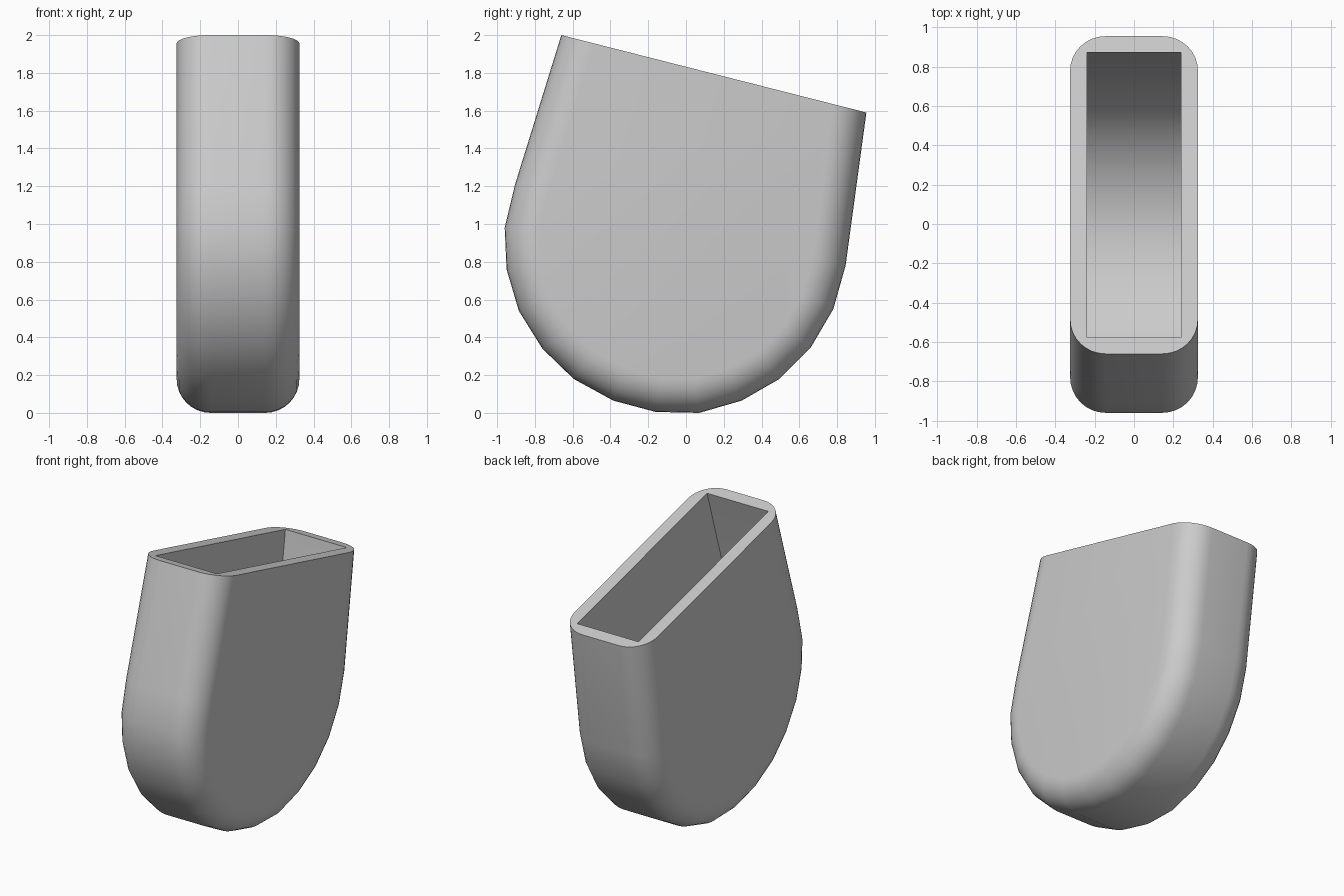
import bpy, bmesh, math
from mathutils import Vector

cube = bpy.data.objects.get("Cube")
if cube:
    bpy.data.objects.remove(cube, do_unlink=True)

HALF_WIDTH = 0.325
ROUND = 0.18
WALL = 0.085
STEPS = 8

# Side outline (y, z), from the front lip round the bottom to the back lip
OUTLINE = [Vector(p) for p in (
    (-0.66, 2.0), (-0.905, 1.21), (-0.96, 0.98), (-0.95, 0.76), (-0.885, 0.54),
    (-0.76, 0.34), (-0.595, 0.18), (-0.385, 0.065), (-0.16, 0.005), (0.07, 0.0),
    (0.295, 0.065), (0.495, 0.18), (0.66, 0.345), (0.78, 0.55), (0.845, 0.78),
    (0.955, 1.59))]


def inset(distance):
    """Move every outline edge inward, keeping the ends on the slanted lip."""
    lines = []
    for a, b in zip(OUTLINE, OUTLINE[1:]):
        along = (b - a).normalized()
        lines.append((a + Vector((-along.y, along.x)) * distance, along))
    lip = (OUTLINE[0], (OUTLINE[-1] - OUTLINE[0]).normalized())
    lines = [lip] + lines + [lip]
    points = []
    for (p, d), (q, e) in zip(lines, lines[1:]):
        t = (q - p).cross(e) / d.cross(e)
        points.append(p + d * t)
    return points


def skin(bm, sections):
    """Join (x, inset) sections into a shell that is open at the lip."""
    rows = [[bm.verts.new((x, p.x, p.y)) for p in inset(d)] for x, d in sections]
    for r, s in zip(rows, rows[1:]):
        for i in range(len(r) - 1):
            bm.faces.new((r[i], r[i + 1], s[i + 1], s[i]))
    bm.faces.new(rows[0])
    bm.faces.new(rows[-1])


bm = bmesh.new()

# Outer shell with rounded side edges
quarter = []
for i in range(STEPS + 1):
    a = math.pi / 2 * i / STEPS
    quarter.append((HALF_WIDTH - ROUND * (1 - math.cos(a)), ROUND * (1 - math.sin(a))))
skin(bm, [(-x, d) for x, d in quarter] + quarter[::-1])

# Square-edged cavity
inner = HALF_WIDTH - WALL
skin(bm, [(-inner, WALL), (inner, WALL)])

# Flat rim between the two shells
rim_edges = [e for e in bm.edges if e.is_boundary]
bmesh.ops.triangle_fill(bm, edges=rim_edges, use_beauty=True)
bmesh.ops.recalc_face_normals(bm, faces=bm.faces)

mesh = bpy.data.meshes.new("pouch")
bm.to_mesh(mesh)
bm.free()
pouch = bpy.data.objects.new("pouch", mesh)
bpy.context.collection.objects.link(pouch)

# Plain light grey
grey = bpy.data.materials.new("light_grey")
grey.use_nodes = True
colour = (0.6, 0.6, 0.6, 1)
grey.diffuse_color = colour
grey.node_tree.nodes["Principled BSDF"].inputs["Base Color"].default_value = colour
mesh.materials.append(grey)

bpy.ops.object.select_all(action="DESELECT")
pouch.select_set(True)
bpy.context.view_layer.objects.active = pouch
bpy.ops.object.shade_smooth_by_angle(angle=math.radians(35))
